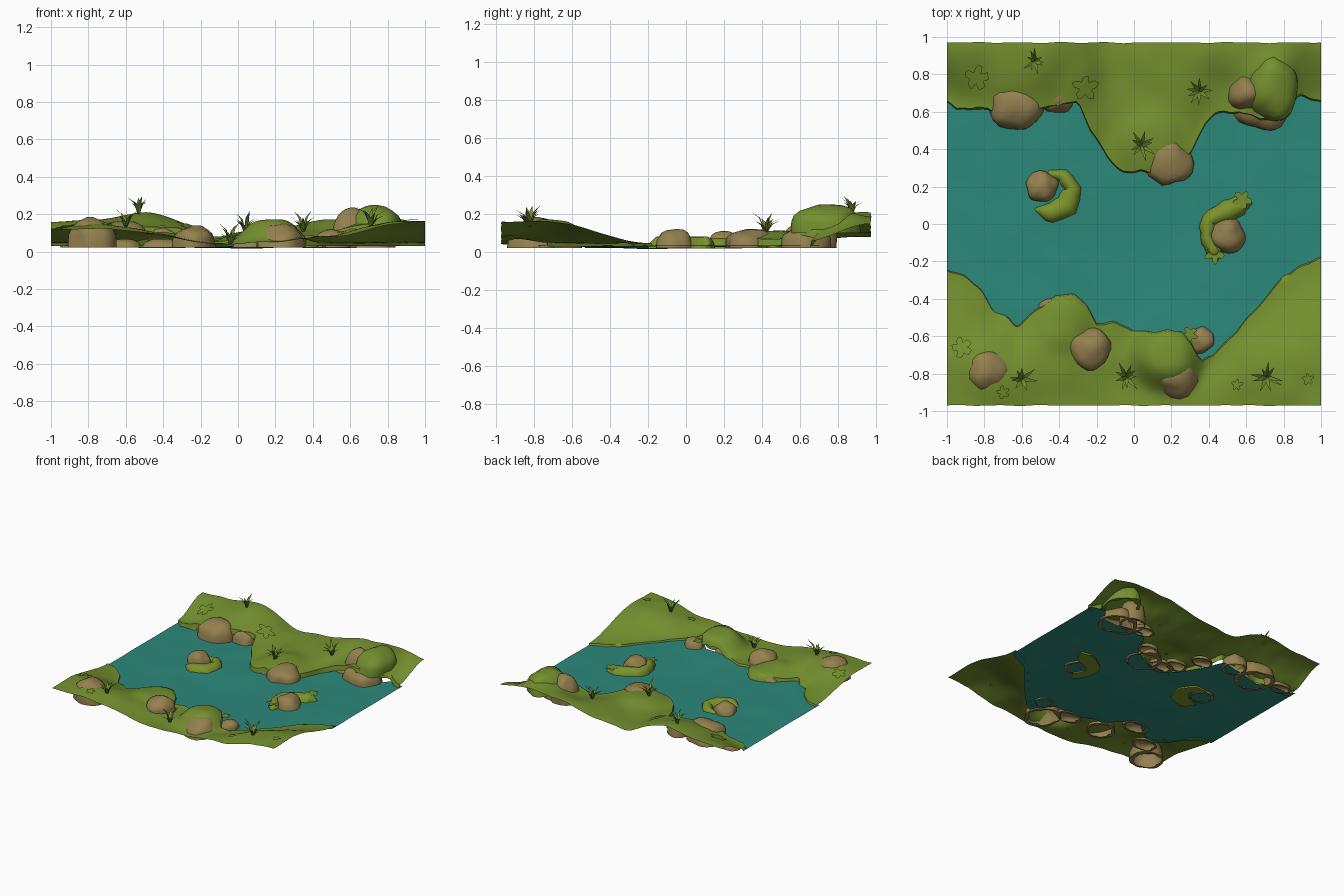
import bpy, bmesh, math, random
from mathutils import Vector, noise

cube = bpy.data.objects.get("Cube")
if cube:
    bpy.data.objects.remove(cube)
rng = random.Random(4)


def material(name, rgb):
    m = bpy.data.materials.new(name)
    m.use_nodes = True
    m.diffuse_color = (*rgb, 1)
    bsdf = m.node_tree.nodes["Principled BSDF"]
    bsdf.inputs["Base Color"].default_value = (*rgb, 1)
    bsdf.inputs["Roughness"].default_value = 0.9
    return m


GRASS = material("grass green", (0.175, 0.28, 0.028))
MOSS = material("moss green", (0.20, 0.29, 0.025))
LEAF = material("leaf green", (0.16, 0.26, 0.03))
ROCK = material("rock brown", (0.30, 0.22, 0.078))
WATER = material("water teal", (0.025, 0.25, 0.20))


def finish(name, bm, mat, angle=60):
    mesh = bpy.data.meshes.new(name)
    bm.to_mesh(mesh)
    bm.free()
    mesh.materials.append(mat)
    ob = bpy.data.objects.new(name, mesh)
    bpy.context.scene.collection.objects.link(ob)
    bpy.ops.object.select_all(action='DESELECT')
    ob.select_set(True)
    bpy.context.view_layer.objects.active = ob
    bpy.ops.object.shade_smooth_by_angle(angle=math.radians(angle))


def sheet(name, rows, mat):
    """Skin a grid of points given as rows."""
    bm = bmesh.new()
    grid = [[bm.verts.new(p) for p in row] for row in rows]
    for a, b in zip(grid, grid[1:]):
        for i in range(len(a) - 1):
            bm.faces.new((a[i], a[i + 1], b[i + 1], b[i]))
    bm.normal_update()
    if sum(f.normal.z for f in bm.faces) < 0:
        bmesh.ops.reverse_faces(bm, faces=bm.faces[:])
    finish(name, bm, mat)


def smooth(t):
    t = max(0, min(1, t))
    return t * t * (3 - 2 * t)


def lookup(points, x, ease=False):
    for (x0, y0), (x1, y1) in zip(points, points[1:]):
        if x <= x1:
            t = max(0, (x - x0) / (x1 - x0))
            return y0 + (y1 - y0) * (smooth(t) if ease else t)
    return points[-1][1]


# Shorelines (x, y), shore heights and outer rim heights (x, z)
NORTH = [(-1, .66), (-.95, .62), (-.78, .62), (-.7, .57), (-.5, .62), (-.3, .66), (-.24, .52),
         (-.14, .36), (-.06, .28), (.1, .28), (.2, .32), (.3, .38), (.38, .54), (.44, .6),
         (.56, .6), (.68, .57), (.8, .58), (.88, .69), (1, .66)]
SOUTH = [(-1, -.25), (-.9, -.28), (-.82, -.36), (-.75, -.46), (-.63, -.55), (-.5, -.45),
         (-.42, -.39), (-.32, -.38), (-.25, -.44), (-.2, -.54), (-.1, -.53), (0, -.58),
         (.25, -.58), (.31, -.64), (.36, -.74), (.42, -.71), (.6, -.52), (.72, -.38),
         (.8, -.28), (.9, -.23), (1, -.18)]
NORTH_LIP = [(-1, .055), (-.6, .125), (-.35, .11), (-.1, .05), (.3, .065), (.7, .14), (1, .06)]
SOUTH_LIP = [(-1, .045), (1, .045)]
NORTH_RIM = [(-1, .16), (-.5, .19), (-.12, .08), (.1, .1), (.5, .17), (.75, .19), (1, .15)]
SOUTH_RIM = [(-1, .12), (-.5, .1), (-.1, .04), (.15, .05), (.5, .08), (1, .16)]
RIM_Y = .97
# Swells in the ground: x, y, radius, height
SWELLS = [(-.4, .82, .22, .03), (.18, -.7, .17, .12), (.08, .43, .17, .045),
          (-.7, -.76, .22, .035), (-.38, -.52, .15, .04), (.72, -.78, .2, .025),
          (.75, .74, .17, .03)]


def ground(x, y):
    shore, lip, rim, reach = ((NORTH, NORTH_LIP, NORTH_RIM, .95) if y > 0
                              else (SOUTH, SOUTH_LIP, SOUTH_RIM, .7))
    s, low = lookup(shore, x), lookup(lip, x, True)
    v = (abs(y) - abs(s)) / (RIM_Y - abs(s))
    z = low + (lookup(rim, x, True) - low) * smooth(v / reach)
    for mx, my, r, h in SWELLS:
        z += h * math.exp(-(math.hypot(x - mx, y - my) / r) ** 4)
    return z + .008 * noise.noise((x * 6, y * 6, 0))


# Grassy banks with a short turned-down lip at the shore
XS = [-1 + 2 * i / 110 for i in range(111)]
for name, shore, side in (("north_bank", NORTH, 1), ("south_bank", SOUTH, -1)):
    rows = []
    for x in XS:
        s = lookup(shore, x) + .02 * noise.noise((x * 14, side, 0))
        rim = side * (RIM_Y + .006 * noise.noise((x * 9, side, 3)))
        ys = [s + (rim - s) * k / 18 for k in range(19)]
        pts = [(x, y, ground(x, y)) for y in ys]
        lip = (x, s - side * .008, max(.03, pts[0][2] - .04))
        rows.append([lip] + pts)
    sheet(name, rows, GRASS)

# Water surface tucked under both banks
rows = []
for x in XS:
    y0, y1 = lookup(SOUTH, x) - .04, lookup(NORTH, x) + .03
    row = []
    for k in range(41):
        y = y0 + (y1 - y0) * k / 40
        z = .034 - .016 * math.exp(-(x * x + (y + .2) ** 2) / .15)
        row.append((x, y, z + .005 * noise.noise((x * 4, y * 4, 7))))
    rows.append(row)
sheet("water", rows, WATER)


def dome(name, x, y, r, top, stretch=1.0, mat=ROCK, base=.021):
    """Worn boulder or mound, hollow below with a narrow turned-in rim."""
    bm = bmesh.new()
    bmesh.ops.create_icosphere(bm, subdivisions=3, radius=1)
    seed = Vector((x * 9, y * 9, r * 50))
    bmesh.ops.delete(bm, geom=[v for v in bm.verts if v.co.z < -.7], context='VERTS')
    for v in bm.verts:
        c = v.co * (1 + .2 * noise.noise(v.co * 1.4 + seed))
        rise = min(1, max(0, c.z)) ** .7
        v.co = (x + c.x * r * stretch, y + c.y * r, base + rise * (top - base))
    finish(name, bm, mat)


BOULDERS = [(-.63, .64, .145, .17), (-.41, .68, .09, .14), (.6, .7, .1, .235),
            (.69, .63, .13, .14, 1.2), (.19, .335, .13, .12), (-.78, -.78, .125, .185),
            (-.23, -.67, .11, .14), (.36, -.62, .07, .09), (.225, -.79, .135, .15),
            (-.49, .2, .085, .11), (.5, -.06, .095, .12)]
for i, b in enumerate(BOULDERS):
    dome(f"boulder_{i + 1}", *b)

# Tall grassy mound overhanging the north shore
dome("grassy_mound", .74, .73, .175, .25, .8, GRASS, .1)

# Stones holding up the shore, mostly under the bank edge
SHORE_STONES = [(-.86, .67, .06), (-.16, .6, .06), (-.05, .43, .06), (.04, .35, .07),
                (.26, .48, .06), (.47, .67, .06), (-.62, -.62, .07), (-.4, -.46, .07),
                (.08, -.67, .07)]
for i, (x, y, r) in enumerate(SHORE_STONES):
    dome(f"shore_stone_{i + 1}", x, y, r, min(.07, ground(x, y) - .012), 1.5)


def mossy_ridge(name, path, top):
    """Low rounded closed strip following a path of (x, y, half width)."""
    pts = []
    for a, b in zip(path, path[1:]):
        pts += [Vector(a).lerp(Vector(b), k / 4) for k in range(4)]
    pts.append(Vector(path[-1]))
    rows = []
    for i, p in enumerate(pts):
        d = (pts[min(i + 1, len(pts) - 1)] - pts[max(i - 1, 0)]).to_2d().normalized()
        n = Vector((-d.y, d.x))
        w = p.z * (1 + .3 * noise.noise((p.x * 25, p.y * 25, 0)))
        h = (top - .022) * min(1, p.z / .04)
        row = []
        for k in range(9):
            a = math.pi * k / 8
            q = p.to_2d() + n * w * math.cos(a)
            row.append((q.x, q.y, .02 + h * math.sin(a)))
        rows.append(row + row[:1])
    sheet(name, rows, MOSS)


# Crescent islets
mossy_ridge("left_islet", [(-.46, .27, .02), (-.38, .26, .035), (-.325, .19, .05),
                           (-.36, .1, .065), (-.44, .06, .055), (-.53, .08, .01)], .075)
mossy_ridge("right_islet", [(.63, .12, .012), (.57, .1, .06), (.48, .06, .06), (.4, .02, .045),
                            (.39, -.07, .04), (.43, -.15, .045), (.44, -.2, .01)], .085)


def tuft(name, x, y, size):
    """Spray of bent tapering blades."""
    bm = bmesh.new()
    root = Vector((x, y, ground(x, y) - .005))
    count = 9
    for i in range(count):
        a = math.tau * i / count + rng.uniform(-.25, .25)
        out, across = Vector((math.cos(a), math.sin(a), 0)), Vector((-math.sin(a), math.cos(a), 0))
        reach, rise = size * rng.uniform(.6, 1.1), size * rng.uniform(.7, 1.4)
        mid = root + out * reach * .4 + Vector((0, 0, rise * .7))
        tip = root + out * reach + Vector((0, 0, rise))
        w = across * size * .11
        v = [bm.verts.new(p) for p in (root - w, root + w, mid + w, mid - w, tip)]
        bm.faces.new(v[:4])
        bm.faces.new((v[3], v[2], v[4]))
    finish(name, bm, LEAF)


TUFTS = [(-.53, .87, .075), (.35, .71, .085), (.04, .42, .085), (-.6, -.83, .085),
         (-.04, -.82, .085), (.71, -.82, .085)]
for i, t in enumerate(TUFTS):
    tuft(f"grass_tuft_{i + 1}", *t)


def leafy_plant(name, x, y, size, z=None):
    """Flat rosette of broad rounded leaves, laid on the ground or at height z."""
    bm = bmesh.new()
    count, turn, ring = 5, rng.uniform(0, 6), []
    hub = bm.verts.new((x, y, (ground(x, y) if z is None else z) + .012))
    for i in range(count * 4):
        a = turn + math.tau * i / (count * 4)
        r = size * (.55, .95, 1.1, .95)[i % 4] * rng.uniform(.85, 1.1)
        px, py = x + r * math.cos(a), y + r * math.sin(a)
        ring.append(bm.verts.new((px, py, (ground(px, py) if z is None else z) + .012)))
    for a, b in zip(ring, ring[1:] + ring[:1]):
        bm.faces.new((hub, a, b))
    finish(name, bm, GRASS)


PLANTS = [(-.84, .78, .065), (-.26, .73, .065), (-.92, -.66, .055), (-.7, -.9, .035),
          (.3, -.59, .04, .085), (.55, -.86, .03), (.93, -.83, .03), (.58, .13, .05, .07),
          (.43, -.16, .05, .06)]
for i, p in enumerate(PLANTS):
    leafy_plant(f"leafy_plant_{i + 1}", *p)
